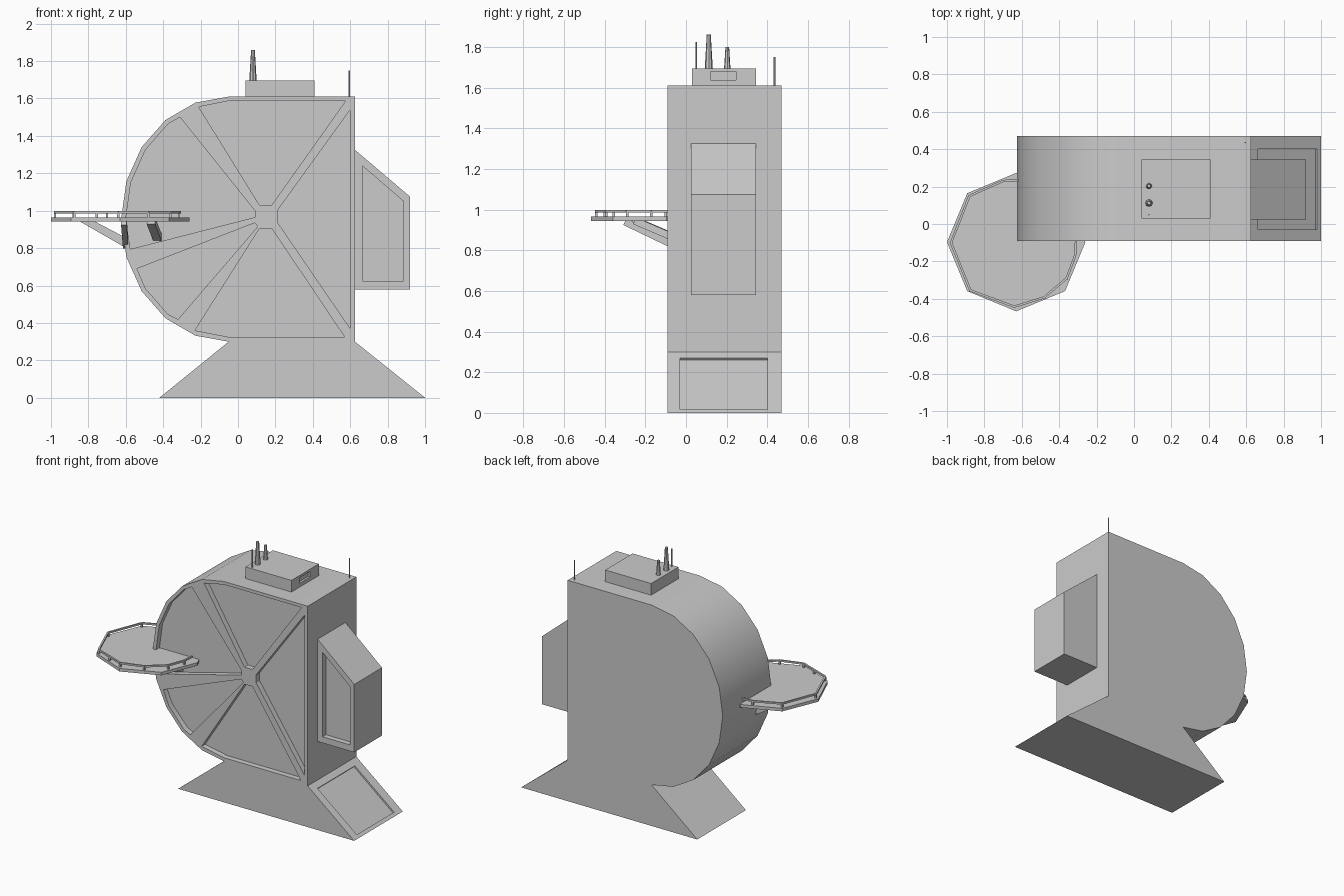
import bpy, bmesh, math
from mathutils import Vector

if "Cube" in bpy.data.objects:
    bpy.data.objects.remove(bpy.data.objects["Cube"])


def new_object(name, bm):
    bmesh.ops.recalc_face_normals(bm, faces=bm.faces)
    mesh = bpy.data.meshes.new(name)
    bm.to_mesh(mesh)
    bm.free()
    ob = bpy.data.objects.new(name, mesh)
    bpy.context.collection.objects.link(ob)
    return ob


def prism(name, pts, y0, y1):
    """Extrude an x-z profile from y0 to y1."""
    bm = bmesh.new()
    face = bm.faces.new([bm.verts.new((x, y0, z)) for x, z in pts])
    ext = bmesh.ops.extrude_face_region(bm, geom=[face])["geom"]
    bmesh.ops.translate(bm, vec=(0, y1 - y0, 0),
                        verts=[v for v in ext if isinstance(v, bmesh.types.BMVert)])
    return new_object(name, bm)


def box(name, x0, x1, y0, y1, z0, z1):
    return prism(name, [(x0, z0), (x1, z0), (x1, z1), (x0, z1)], y0, y1)


def cone(name, x, y, z0, z1, r0, r1, sides):
    bm = bmesh.new()
    bmesh.ops.create_cone(bm, cap_ends=True, segments=sides, radius1=r0, radius2=r1, depth=z1 - z0)
    bmesh.ops.translate(bm, vec=(x, y, (z0 + z1) / 2), verts=bm.verts)
    return new_object(name, bm)


def beam(name, a, b, w, h):
    """Square beam from a to b."""
    a, b = Vector(a), Vector(b)
    bm = bmesh.new()
    bmesh.ops.create_cube(bm, size=1)
    bmesh.ops.scale(bm, vec=(w, h, (b - a).length), verts=bm.verts)
    ob = new_object(name, bm)
    ob.location = (a + b) / 2
    ob.rotation_euler = (b - a).to_track_quat('Z', 'Y').to_euler()
    return ob


def cut(ob, cutter):
    """Carve a recess, then discard the cutter."""
    mod = ob.modifiers.new("recess", 'BOOLEAN')
    mod.operation, mod.solver, mod.object = 'DIFFERENCE', 'EXACT', cutter
    bpy.context.view_layer.objects.active = ob
    bpy.ops.object.modifier_apply(modifier=mod.name)
    bpy.data.objects.remove(cutter)


def arc(rx, rz, start, end, ends=True):
    """Points on the left half ellipse; angles in 18 degree steps from the top."""
    return [(-0.05 - rx * math.sin(math.radians(18 * i)),
             0.955 + rz * math.cos(math.radians(18 * i))) for i in range(start, end + 1)]


# Main housing with flared base
FRONT, BACK = -0.09, 0.47
body = prism("housing", [(1, 0), (0.625, 0.3), (0.625, 1.61)] + arc(0.575, 0.655, 0, 10)
             + [(-0.42, 0)], FRONT, BACK)

# Recessed panels between the spokes
RX, RZ = 0.55, 0.63
panels = [
    [(0.18, 1.03), (0.575, 1.587), (-0.05, 1.587), (-0.21, 1.555), (0.115, 1.03)],
    [(0.21, 1.0), (0.21, 0.94), (0.60, 0.37), (0.60, 1.54)],
    [(0.18, 0.905), (0.115, 0.905), (-0.23, 0.36), (-0.05, 0.325), (0.57, 0.325)],
    [(0.09, 1.0), (-0.31, 1.50)] + arc(RX, RZ, 2, 5)[0:] + [(-0.575, 0.795), (0.09, 0.965)],
    [(0.09, 0.935), (-0.54, 0.69)] + arc(RX, RZ, 7, 8) + [(-0.32, 0.42), (0.105, 0.915)],
]
for pts in panels:
    cut(body, prism("panel_cutter", pts, FRONT - 0.1, FRONT + 0.04))

# Recessed panel on the right slope of the base
n = Vector((0.625, 0.78))
top, low = Vector((0.663, 0.27)), Vector((0.979, 0.017))
cut(body, prism("slope_cutter", [top + n * 0.05, low + n * 0.05, low - n * 0.012, top - n * 0.012],
                -0.03, 0.40))

# Side bay with recessed front
bay = prism("side_bay", [(0.62, 0.58), (0.92, 0.58), (0.92, 1.075), (0.62, 1.33)], 0.025, 0.345)
cut(bay, prism("bay_cutter", [(0.665, 0.625), (0.885, 0.625), (0.885, 1.05), (0.665, 1.24)],
               -0.05, 0.065))

# Roof unit with vent recess
roof = box("roof_unit", 0.04, 0.41, 0.03, 0.345, 1.60, 1.695)
cut(roof, box("vent_cutter", 0.395, 0.5, 0.12, 0.245, 1.638, 1.678))

# Chimneys and antennas
cone("tall_chimney", 0.08, 0.112, 1.69, 1.86, 0.02, 0.01, 8)
cone("short_chimney", 0.08, 0.203, 1.69, 1.80, 0.016, 0.009, 8)
cone("roof_antenna", 0.08, 0.05, 1.69, 1.825, 0.004, 0.004, 6)
cone("corner_antenna", 0.595, 0.435, 1.60, 1.75, 0.004, 0.004, 6)

# Octagonal landing deck
CX, CY, R = -0.63, -0.097, 0.37
deck_pts = [(CX + R * math.cos(i * math.pi / 4), CY + R * math.sin(i * math.pi / 4)) for i in range(8)]
bm = bmesh.new()
f = bm.faces.new([bm.verts.new((x, y, 0.943)) for x, y in deck_pts])
ext = bmesh.ops.extrude_face_region(bm, geom=[f])["geom"]
bmesh.ops.translate(bm, vec=(0, 0, 0.022), verts=[v for v in ext if isinstance(v, bmesh.types.BMVert)])
new_object("deck", bm)

# Deck railing and posts
rail = [(-0.62, 0.235), (-0.70, 0.23), (-0.88, 0.15), (-0.978, -0.10), (-0.875, -0.355),
        (-0.64, -0.442), (-0.48, -0.392), (-0.36, -0.29), (-0.315, -0.17), (-0.31, -0.085)]
for i, (a, b) in enumerate(zip(rail, rail[1:])):
    beam(f"rail_{i}", (*a, 0.992), (*b, 0.992), 0.012, 0.012)
posts = rail[1:-1] + [(-0.755, -0.4)]
for i, (x, y) in enumerate(posts):
    box(f"rail_post_{i}", x - 0.006, x + 0.006, y - 0.006, y + 0.006, 0.96, 0.99)

# Braces under the deck
prism("side_brace", [(-0.85, 0.945), (-0.77, 0.945), (-0.58, 0.845), (-0.58, 0.79)], 0.03, 0.06)
beam("front_brace_left", (-0.61, -0.30, 0.94), (-0.60, -0.04, 0.815), 0.03, 0.035)
beam("front_brace_right", (-0.465, -0.25, 0.945), (-0.43, -0.04, 0.855), 0.045, 0.035)

# Smooth the curved shell only
bpy.ops.object.select_all(action='DESELECT')
for name in ("housing", "tall_chimney", "short_chimney"):
    bpy.data.objects[name].select_set(True)
bpy.context.view_layer.objects.active = body
bpy.ops.object.shade_smooth_by_angle(angle=math.radians(30))
